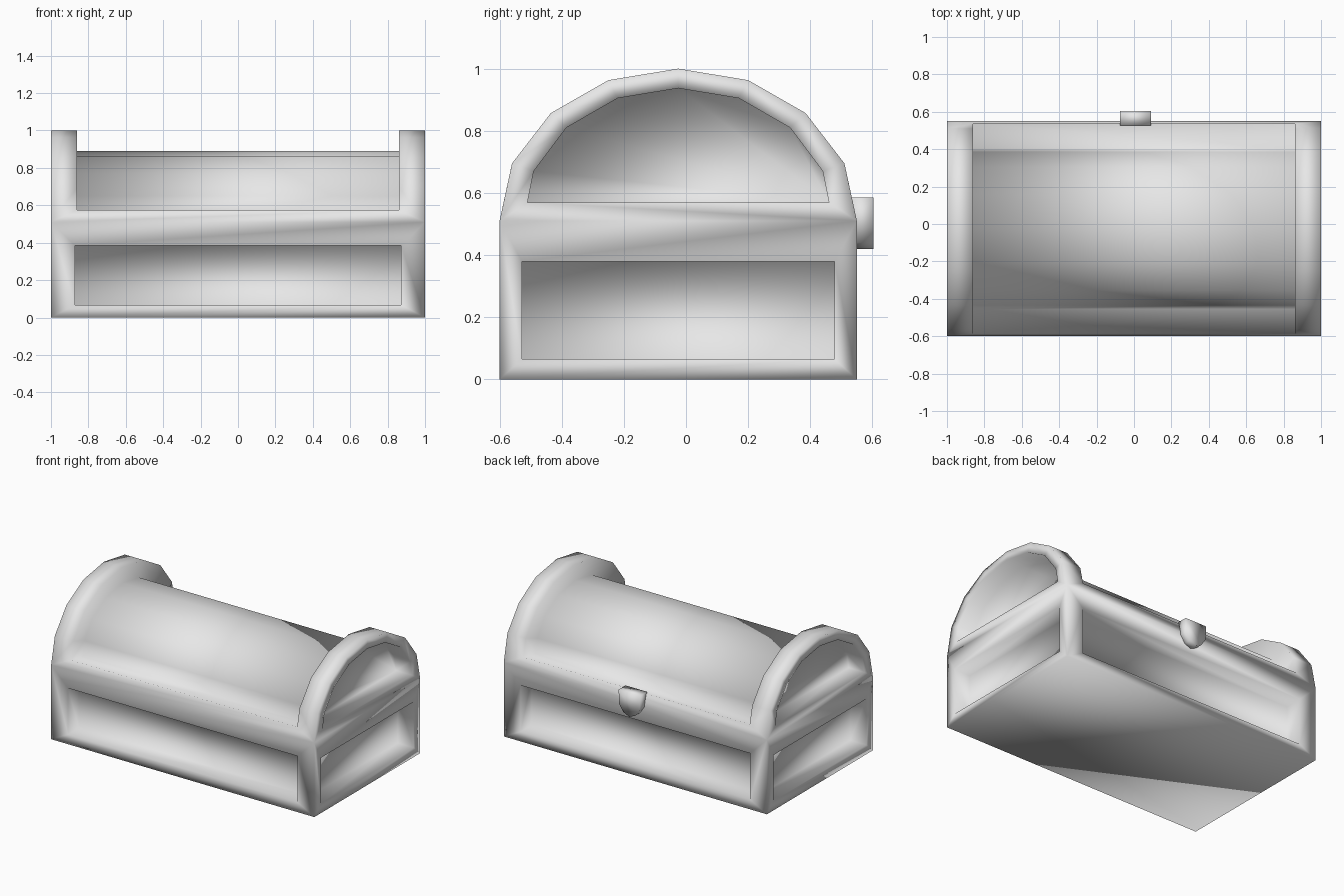
import bpy
import bmesh
from mathutils import Vector

cube = bpy.data.objects.get("Cube")
if cube:
    bpy.data.objects.remove(cube, do_unlink=True)

grey = bpy.data.materials.new("plain_grey")
grey.use_nodes = True
colour = (0.8, 0.8, 0.8, 1)
grey.diffuse_color = colour
grey.node_tree.nodes["Principled BSDF"].inputs["Base Color"].default_value = colour

MID_Y = -0.025   # centre of the chest from front to back
HALF_Y = 0.575
DEPTH = 0.12     # depth of the recessed panels


def finish(bm, name):
    bmesh.ops.recalc_face_normals(bm, faces=bm.faces)
    for face in bm.faces:
        face.smooth = True
    mesh = bpy.data.meshes.new(name)
    bm.to_mesh(mesh)
    bm.free()
    mesh.materials.append(grey)
    obj = bpy.data.objects.new(name, mesh)
    bpy.context.collection.objects.link(obj)
    return obj


def arch(half):
    """Mirror half an arch, given from its foot to its crown."""
    front = [(MID_Y - y, z) for y, z in half]
    back = [(MID_Y + y, z) for y, z in reversed(half[:-1])]
    return front + back


def ring(bm, points):
    return [bm.verts.new(p) for p in points]


def bridge(bm, a, b, closed=False):
    n = len(a)
    for i in range(n if closed else n - 1):
        j = (i + 1) % n
        bm.faces.new((a[i], a[j], b[j], b[i]))


def recess(bm, outer, inner_points, offset):
    """Frame, walls and floor of a sunken panel inside the outer loop."""
    rim = ring(bm, inner_points)
    floor = ring(bm, [Vector(p) + Vector(offset) for p in inner_points])
    bridge(bm, outer, rim, True)
    bridge(bm, rim, floor, True)
    bm.faces.new(floor)


# Chest: box base with an arched lid
outer_arch = arch([(HALF_Y, 0.51), (0.535, 0.695), (0.41, 0.857), (0.225, 0.963), (0, 1)])
rim_arch = arch([(0.561, 0.575), (0.535, 0.695), (0.41, 0.857), (0.225, 0.963), (0, 1)])
lid_arch = arch([(0.43, 0.55), (0.41, 0.65), (0.33, 0.77), (0.18, 0.86), (0, 0.89)])
end_arch = arch([(0.485, 0.57), (0.465, 0.67), (0.36, 0.81), (0.195, 0.905), (0, 0.937)])

bm = bmesh.new()
outer, rim, lid, base = {}, {}, {}, {}
for s in (-1, 1):
    outer[s] = ring(bm, [(s, y, z) for y, z in outer_arch])
    rim[s] = ring(bm, [(s * 0.86, y, z) for y, z in rim_arch])
    lid[s] = ring(bm, [(s * 0.86, y, z) for y, z in lid_arch])
    base[s] = ring(bm, [(s, MID_Y - HALF_Y, 0), (s, MID_Y + HALF_Y, 0)])

    # Raised end arch and its sunken end panel
    bridge(bm, outer[s], rim[s])
    bridge(bm, rim[s], lid[s])
    recess(bm, outer[s], [(s, y, z) for y, z in end_arch], (-s * DEPTH, 0, 0))

    # Lower end panel
    y0, y1 = MID_Y - 0.503, MID_Y + 0.503
    recess(bm, [base[s][0], base[s][1], outer[s][-1], outer[s][0]],
           [(s, y0, 0.065), (s, y1, 0.065), (s, y1, 0.38), (s, y0, 0.38)],
           (-s * DEPTH, 0, 0))

# Curved lid surface and underside
bridge(bm, lid[-1], lid[1])
bm.faces.new((base[-1][0], base[-1][1], base[1][1], base[1][0]))

# Front and back: middle band, lid ledge and lower panel
for end, s in ((0, -1), (-1, 1)):
    bridge(bm, [outer[-1][end], outer[1][end]], [rim[-1][end], rim[1][end]])
    bridge(bm, [rim[-1][end], rim[1][end]], [lid[-1][end], lid[1][end]])
    y = MID_Y + s * HALF_Y
    x = 0.872
    recess(bm, [base[-1][end], base[1][end], outer[1][end], outer[-1][end]],
           [(-x, y, 0.067), (x, y, 0.067), (x, y, 0.385), (-x, y, 0.385)],
           (0, -s * DEPTH, 0))
finish(bm, "chest")

# Latch: shield-shaped plate on the back
shield = [(-0.082, 0.585), (-0.078, 0.49), (-0.045, 0.44), (0, 0.42),
          (0.045, 0.44), (0.078, 0.49), (0.082, 0.585)]
bm = bmesh.new()
inside, outside = [ring(bm, [(x + 0.008, y, z) for x, z in shield]) for y in (0.527, 0.603)]
bridge(bm, inside, outside, True)
bm.faces.new(inside)
bm.faces.new(outside)
finish(bm, "latch")
